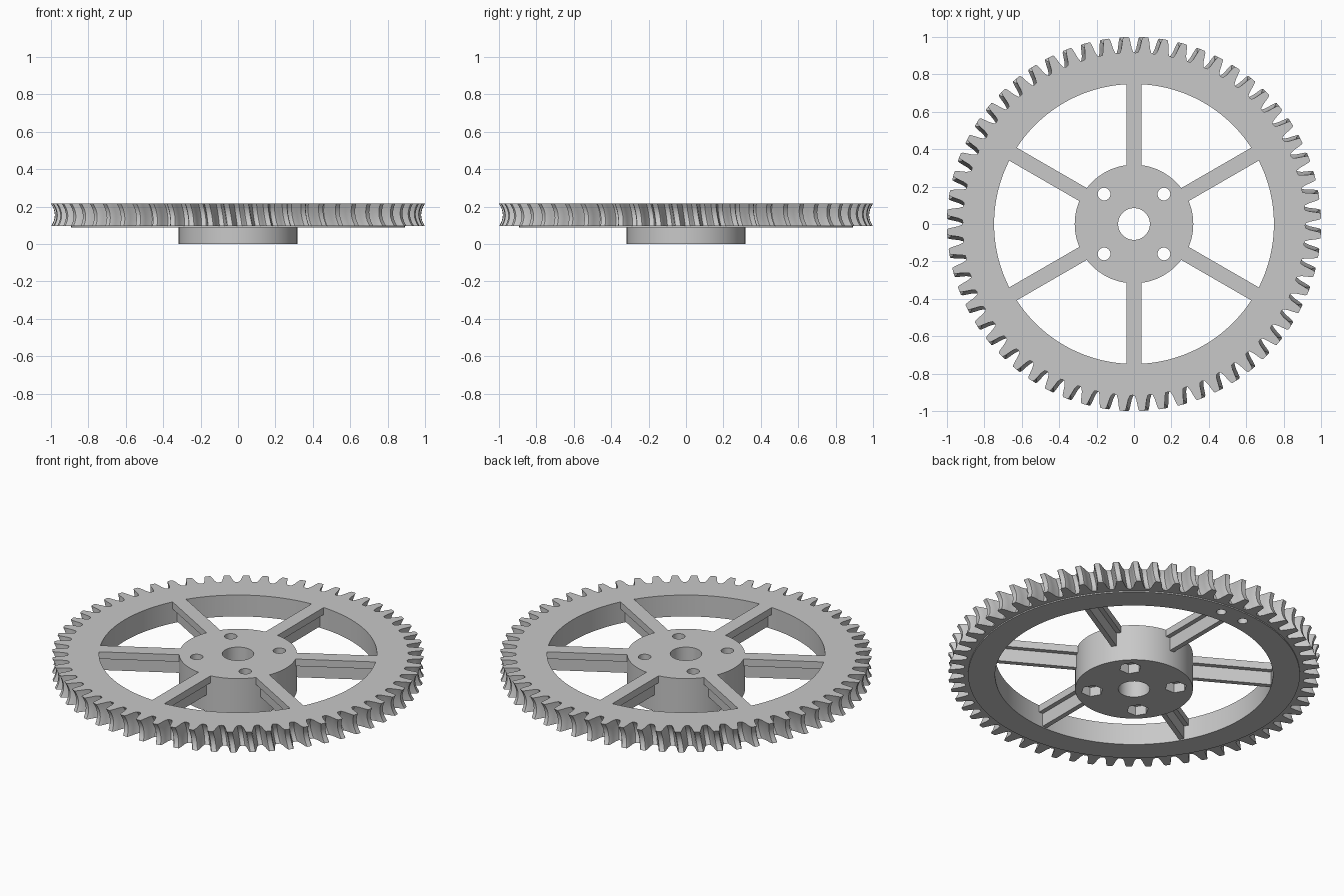
import bpy
import bmesh
from math import cos, sin, pi, radians

default = bpy.data.objects.get("Cube")
if default:
    bpy.data.objects.remove(default, do_unlink=True)

TOP, GEAR_BOTTOM, RIM_BOTTOM = 0.215, 0.095, 0.088
TEETH = 60
PITCH = 2 * pi / TEETH

grey = bpy.data.materials.new("plain_grey")
grey.use_nodes = True
colour = (0.58, 0.58, 0.58, 1)
grey.diffuse_color = colour
grey.node_tree.nodes["Principled BSDF"].inputs["Base Color"].default_value = colour


def finish(name, bm, angle=28):
    bmesh.ops.recalc_face_normals(bm, faces=bm.faces[:])
    mesh = bpy.data.meshes.new(name)
    bm.to_mesh(mesh)
    bm.free()
    mesh.materials.append(grey)
    ob = bpy.data.objects.new(name, mesh)
    bpy.context.collection.objects.link(ob)
    shade(ob, angle)
    return ob


def select(ob):
    bpy.ops.object.select_all(action='DESELECT')
    ob.select_set(True)
    bpy.context.view_layer.objects.active = ob


def shade(ob, angle=28):
    select(ob)
    bpy.ops.object.shade_smooth_by_angle(angle=radians(angle))


def loft(bm, rings, closed):
    """Join rings of points with quads; closed also joins last to first."""
    rows = [[bm.verts.new(p) for p in ring] for ring in rings]
    pairs = list(zip(rows, rows[1:]))
    if closed:
        pairs.append((rows[-1], rows[0]))
    for a, b in pairs:
        n = len(a)
        for i in range(n):
            j = (i + 1) % n
            bm.faces.new((a[i], a[j], b[j], b[i]))
    return rows


def circle(r, z, n):
    return [(r * cos(2 * pi * i / n), r * sin(2 * pi * i / n), z) for i in range(n)]


def prism(name, r, z0, z1, x, y, sides):
    bm = bmesh.new()
    rows = loft(bm, [[(px + x, py + y, z) for px, py, z in circle(r, h, sides)]
                     for h in (z0, z1)], False)
    for row in rows:
        bm.faces.new(row)
    return finish(name, bm)


def drill(ob, cutters):
    for cutter in cutters:
        cutter.hide_render = True
        mod = ob.modifiers.new("cut", 'BOOLEAN')
        mod.operation = 'DIFFERENCE'
        mod.solver = 'EXACT'
        mod.object = cutter
        select(ob)
        bpy.ops.object.modifier_apply(modifier=mod.name)
        bpy.data.objects.remove(cutter, do_unlink=True)
    shade(ob)


# One tooth outline: (fraction of the pitch from the gap centre, radius)
TOOTH = [(0.0, 0.915), (0.13, 0.918), (0.22, 0.94), (0.27, 0.965), (0.32, 0.99),
         (0.37, 1.0), (0.63, 1.0), (0.68, 0.99), (0.73, 0.965), (0.78, 0.94),
         (0.87, 0.918)]
COUNT = TEETH * len(TOOTH)


def tooth_ring(t):
    """Toothed outline at height t (-1 bottom, 1 top): throated and skewed."""
    z = (TOP + GEAR_BOTTOM) / 2 + t * (TOP - GEAR_BOTTOM) / 2
    waist = 0.02 * (1 - t * t)
    ring = []
    for k in range(TEETH):
        for f, r in TOOTH:
            a = (k + f) * PITCH - 0.01 * t
            ring.append(((r - waist) * cos(a), (r - waist) * sin(a), z))
    return ring


# Toothed rim, with a shallow step underneath
bm = bmesh.new()
rings = [circle(0.748, TOP, COUNT)]
rings += [tooth_ring(1 - i / 4) for i in range(9)]
rings += [circle(0.893, GEAR_BOTTOM, COUNT), circle(0.893, RIM_BOTTOM, COUNT),
          circle(0.748, RIM_BOTTOM, COUNT)]
loft(bm, rings, True)
rim = finish("toothed_rim", bm)

# Two blind holes under the rim
drill(rim, [prism("rim_hole_cutter", 0.027, 0.05, 0.15, x, 0.82, 24)
            for x in (-0.075, 0.075)])

# Hub with bore, bolt holes and hexagonal nut pockets
hub = prism("hub", 0.317, 0, TOP, 0, 0, 96)
cutters = [prism("bore_cutter", 0.085, -0.1, 0.4, 0, 0, 48)]
for x in (-0.16, 0.16):
    for y in (-0.16, 0.16):
        cutters.append(prism("bolt_cutter", 0.034, -0.1, 0.4, x, y, 32))
        cutters.append(prism("nut_cutter", 0.06, -0.1, 0.055, x, y, 6))
drill(hub, cutters)

# Six spokes of T section
FLANGE = TOP - 0.042
SECTION = [(-0.04, TOP), (0.04, TOP), (0.04, FLANGE), (0.014, FLANGE),
           (0.014, GEAR_BOTTOM), (-0.014, GEAR_BOTTOM), (-0.014, FLANGE), (-0.04, FLANGE)]
for n in range(6):
    bm = bmesh.new()
    ends = loft(bm, [[(r, y, z) for y, z in SECTION] for r in (0.312, 0.75)], False)
    for end in ends:
        bm.faces.new(end)
    spoke = finish(f"spoke_{n + 1}", bm)
    spoke.rotation_euler.z = radians(30 + 60 * n)
